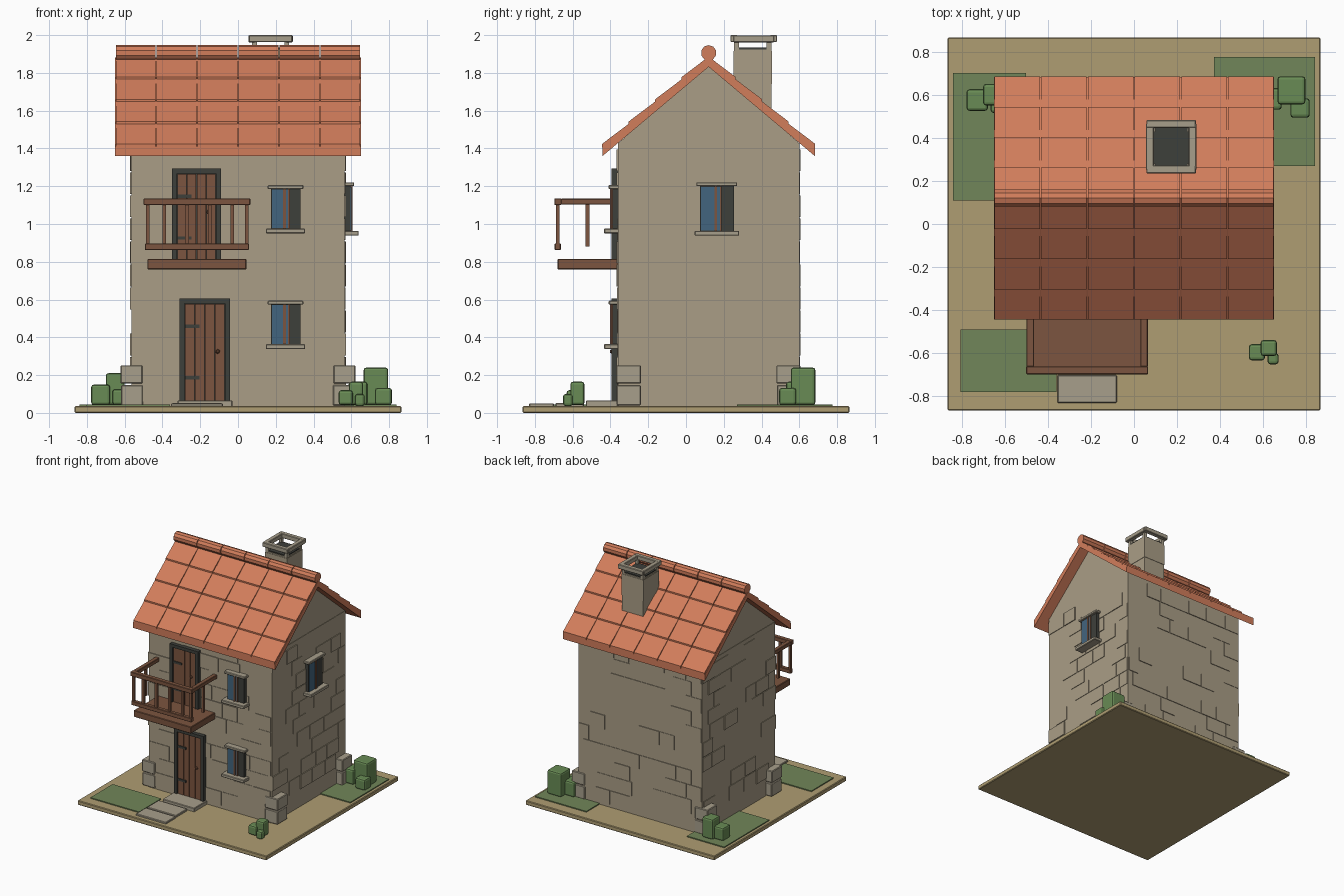
import bpy, bmesh, math, random
from mathutils import Vector

if "Cube" in bpy.data.objects:
    bpy.data.objects.remove(bpy.data.objects["Cube"])
random.seed(4)


def mat(name, r, g, b):
    m = bpy.data.materials.new(name)
    m.diffuse_color = (r, g, b, 1)
    m.use_nodes = True
    m.node_tree.nodes["Principled BSDF"].inputs["Base Color"].default_value = m.diffuse_color
    return m


WALL = mat("wall stone", 0.40, 0.34, 0.24)
TRIM = mat("trim stone", 0.39, 0.345, 0.26)
SAND = mat("sandy ground", 0.43, 0.34, 0.17)
TILE = mat("terracotta", 0.64, 0.205, 0.105)
WOOD = mat("brown wood", 0.20, 0.09, 0.05)
DARK = mat("dark frame", 0.048, 0.05, 0.043)
GLASS = mat("blue glass", 0.055, 0.13, 0.21)
GRASS = mat("grass", 0.165, 0.24, 0.10)
LEAF = mat("bush green", 0.14, 0.26, 0.09)


def finish(bm, name, material, bevel=0, segments=1):
    bmesh.ops.recalc_face_normals(bm, faces=bm.faces)
    me = bpy.data.meshes.new(name)
    bm.to_mesh(me)
    bm.free()
    me.materials.append(material)
    ob = bpy.data.objects.new(name, me)
    bpy.context.collection.objects.link(ob)
    if bevel:
        md = ob.modifiers.new("bevel", 'BEVEL')
        md.width, md.segments = bevel, segments
    return ob


def boxes(name, material, items, bevel=0, segments=1):
    """Each item is x0, x1, y0, y1, z0, z1."""
    bm = bmesh.new()
    for x0, x1, y0, y1, z0, z1 in items:
        vs = bmesh.ops.create_cube(bm, size=1)["verts"]
        for v in vs:
            v.co = Vector(((x0 + x1) / 2 + v.co.x * (x1 - x0),
                           (y0 + y1) / 2 + v.co.y * (y1 - y0),
                           (z0 + z1) / 2 + v.co.z * (z1 - z0)))
    return finish(bm, name, material, bevel, segments)


def prisms(name, material, items):
    """Each item is a (y, z) profile extruded from x0 to x1."""
    bm = bmesh.new()
    for prof, x0, x1 in items:
        a = [bm.verts.new((x0, y, z)) for y, z in prof]
        b = [bm.verts.new((x1, y, z)) for y, z in prof]
        bm.faces.new(a)
        bm.faces.new(b[::-1])
        for i in range(len(a)):
            j = (i + 1) % len(a)
            bm.faces.new((a[i], a[j], b[j], b[i]))
    return finish(bm, name, material)


HX, Y0, Y1, YR = 0.565, -0.36, 0.60, 0.12


def on_wall(wall, u0, u1, z0, z1, d0, d1):
    """Box on a wall, spanning depths d0 to d1 outward from its surface."""
    if wall == "front":
        return (u0, u1, Y0 - d1, Y0 - d0, z0, z1)
    if wall == "back":
        return (u0, u1, Y1 + d0, Y1 + d1, z0, z1)
    if wall == "right":
        return (HX + d0, HX + d1, u0, u1, z0, z1)
    return (-HX - d1, -HX - d0, u0, u1, z0, z1)


# Ground, lawns and path
boxes("ground_slab", SAND, [(-0.865, 0.865, -0.865, 0.865, 0, 0.036)], 0.005)
boxes("lawns", GRASS, [(-0.84, -0.50, 0.11, 0.70, 0.03, 0.044),
                       (0.37, 0.84, 0.27, 0.775, 0.03, 0.044),
                       (-0.805, -0.36, -0.78, -0.49, 0.03, 0.044)])
boxes("path_slabs", TRIM, [(-0.355, -0.08, -0.83, -0.70, 0.03, 0.05),
                           (-0.35, -0.085, -0.69, -0.54, 0.03, 0.052),
                           (-0.32, -0.03, -0.53, -0.36, 0.03, 0.066)], 0.004)

# House body and gable
boxes("house_walls", WALL, [(-HX, HX, Y0, Y1, 0.034, 1.43)])
prisms("gable", WALL, [([(Y0 + 0.003, 1.43), (Y1 - 0.003, 1.43), (YR, 1.84)],
                        -HX + 0.003, HX - 0.003)])

# Scattered raised wall stones in staggered courses
stones = []
for wall, lo, hi in (("front", -0.56, 0.56), ("back", -0.56, 0.56),
                     ("left", Y0, Y1), ("right", Y0, Y1)):
    for row in range(11):
        z = 0.06 + row * 0.122
        u = lo + (0.09 if row % 2 else 0)
        while u < hi - 0.08:
            w = min(random.uniform(0.13, 0.2), hi - u)
            if random.random() < 0.55:
                stones.append(on_wall(wall, u, u + w - 0.006, z, z + 0.115,
                                      -0.01, random.uniform(0.003, 0.007)))
            u += w
boxes("wall_stones", WALL, stones)

# Corner stones
corners = []
for sx in (-1, 1):
    xs = sorted((sx * 0.505, sx * 0.622))
    for ya, yb in ((-0.37, -0.238), (0.478, 0.607)):
        corners.append((*xs, ya, yb, 0.155, 0.252))
        corners.append((*[x - sx * 0.003 for x in xs], ya + 0.003, yb, 0.04, 0.147))
boxes("corner_stones", TRIM, corners, 0.005)

# Roof: slabs, tile rows and ridge caps
RX, RZ, SLOPE, RUN = 0.65, 1.882, 0.84, 0.562


def roof_pt(side, d, lift):
    return (YR + side * d, RZ - SLOPE * d + lift)


slabs, tiles = [], []
for side in (-1, 1):
    slabs.append(([roof_pt(side, 0, 0), roof_pt(side, RUN, 0),
                   roof_pt(side, RUN, -0.05), roof_pt(side, 0, -0.05)], -RX, RX))
    for row in range(4):
        d0, d1 = row * RUN / 4, (row + 1) * RUN / 4 + 0.002
        prof = [roof_pt(side, d0, 0.004), roof_pt(side, d1, 0.016),
                roof_pt(side, d1, -0.005), roof_pt(side, d0, -0.005)]
        for c in range(6):
            xa = -RX + c * RX / 3
            tiles.append((prof, xa + 0.003, xa + RX / 3 - 0.003))
prisms("roof_slabs", TILE, slabs)
prisms("roof_tiles", TILE, tiles)
ring = [(YR + 0.041 * math.cos(math.tau * (i + 0.5) / 10),
         1.906 + 0.041 * math.sin(math.tau * (i + 0.5) / 10)) for i in range(10)]
prisms("ridge_caps", TILE, [(ring, -RX + c * RX / 3 + 0.003, -RX + (c + 1) * RX / 3 - 0.003)
                            for c in range(6)])

# Chimney: shaft, dark flue and open cap on corner blocks
boxes("chimney_shaft", WALL, [(0.075, 0.27, 0.255, 0.452, 1.55, 1.925),
                              (0.072, 0.273, 0.252, 0.455, 1.74, 1.915)])
boxes("chimney_flue", DARK, [(0.08, 0.265, 0.26, 0.447, 1.925, 1.934)])
boxes("chimney_posts", TRIM, [(x, x + 0.025, y, y + 0.025, 1.92, 1.97)
                              for x in (0.075, 0.245) for y in (0.255, 0.427)])
boxes("chimney_cap", TRIM, [(0.057, 0.288, 0.235, 0.272, 1.963, 2.0),
                            (0.057, 0.288, 0.445, 0.482, 1.963, 2.0),
                            (0.055, 0.092, 0.250, 0.467, 1.962, 1.999),
                            (0.253, 0.290, 0.250, 0.467, 1.962, 1.999)], 0.004)


# Doors: dark frame, four planks, hinges and knob
def door(name, x0, x1, z0, z1):
    F = lambda *a: on_wall("front", *a)
    boxes(name + "_frame", DARK, [F(x0, x0 + 0.027, z0, z1, -0.01, 0.034),
                                  F(x1 - 0.027, x1, z0, z1, -0.01, 0.034),
                                  F(x0, x1, z1 - 0.026, z1, -0.01, 0.034),
                                  F(x0, x1, z0, z1, -0.01, 0.01)])
    a, w = x0 + 0.027, (x1 - x0 - 0.054) / 4
    boxes(name + "_planks", WOOD, [F(a + i * w + 0.002, a + (i + 1) * w - 0.002,
                                     z0, z1 - 0.028, 0, 0.024) for i in range(4)])
    boxes(name + "_hinges", DARK, [F(x0 + 0.03, x0 + 0.105, z, z + 0.018, 0.02, 0.031)
                                   for z in (z0 + 0.117, z1 - 0.155)])
    bm = bmesh.new()
    bmesh.ops.create_icosphere(bm, subdivisions=1, radius=0.013)
    bmesh.ops.translate(bm, verts=bm.verts, vec=(x1 - 0.065, Y0 - 0.032, z0 + 0.265))
    finish(bm, name + "_knob", WOOD)


door("lower_door", -0.31, -0.042, 0.06, 0.605)
door("balcony_door", -0.35, -0.09, 0.80, 1.293)


# Windows: dark reveal, two panes, mullion, sill and lintel
def window(name, wall, u0, u1, z0, z1):
    W = lambda *a: on_wall(wall, *a)
    k = u0 + 0.6 * (u1 - u0)
    m = u0 + 0.46 * (u1 - u0)
    boxes(name + "_reveal", DARK, [W(u0, u1, z0, z1, -0.01, 0.03)])
    boxes(name + "_glass", GLASS, [W(u0 + 0.006, k, z0 + 0.006, z1 - 0.006, 0, 0.036)])
    boxes(name + "_mullions", WOOD, [W(m - 0.007, m + 0.007, z0, z1, 0, 0.042),
                                     W(k - 0.002, k + 0.006, z0, z1, 0, 0.038)])
    boxes(name + "_sill", TRIM, [W(u0 - 0.028, u1 + 0.026, z0 - 0.022, z0 + 0.004, -0.01, 0.074)], 0.004)
    boxes(name + "_lintel", TRIM, [W(u0 - 0.018, u1 + 0.016, z1 - 0.003, z1 + 0.018, -0.01, 0.05)], 0.004)


window("lower_window", "front", 0.175, 0.33, 0.36, 0.576)
window("upper_window", "front", 0.175, 0.33, 0.972, 1.188)
window("side_window", "right", 0.073, 0.255, 0.96, 1.203)

# Balcony: floor, rails and balusters
boxes("balcony_floor", WOOD, [(-0.48, 0.045, -0.68, -0.355, 0.76, 0.815)], 0.004)
rails = [(-0.50, 0.065, -0.697, -0.66, 1.10, 1.135),
         (-0.493, 0.058, -0.695, -0.663, 0.862, 0.896)]
rails += [(x, x + 0.035, -0.662, -0.365, 1.102, 1.134) for x in (-0.499, 0.029)]
boxes("balcony_rails", WOOD, rails, 0.003)
posts = [(x, -0.679) for x in (-0.478, -0.39, -0.27, -0.15, -0.03, 0.046)]
posts += [(x, -0.522) for x in (-0.478, 0.046)]
boxes("balcony_balusters", WOOD, [(x - 0.01, x + 0.01, y - 0.01, y + 0.01, 0.88, 1.11)
                                  for x, y in posts])

# Bushes: clusters of rounded blocks (x, y, width, top)
for name, blobs in {
    "right_bush": [(0.73, 0.62, 0.13, 0.24), (0.77, 0.538, 0.09, 0.132), (0.635, 0.58, 0.10, 0.165)],
    "left_bush": [(-0.727, 0.575, 0.10, 0.15), (-0.65, 0.60, 0.10, 0.21), (-0.63, 0.55, 0.07, 0.125)],
    "front_bush": [(0.57, -0.595, 0.075, 0.12), (0.625, -0.575, 0.075, 0.165), (0.645, -0.625, 0.052, 0.10)],
}.items():
    boxes(name, LEAF, [(x - w / 2, x + w / 2, y - w / 2, y + w / 2, 0.042 if w > 0.06 else 0.036, t)
                       for x, y, w, t in blobs], 0.014, 2)
